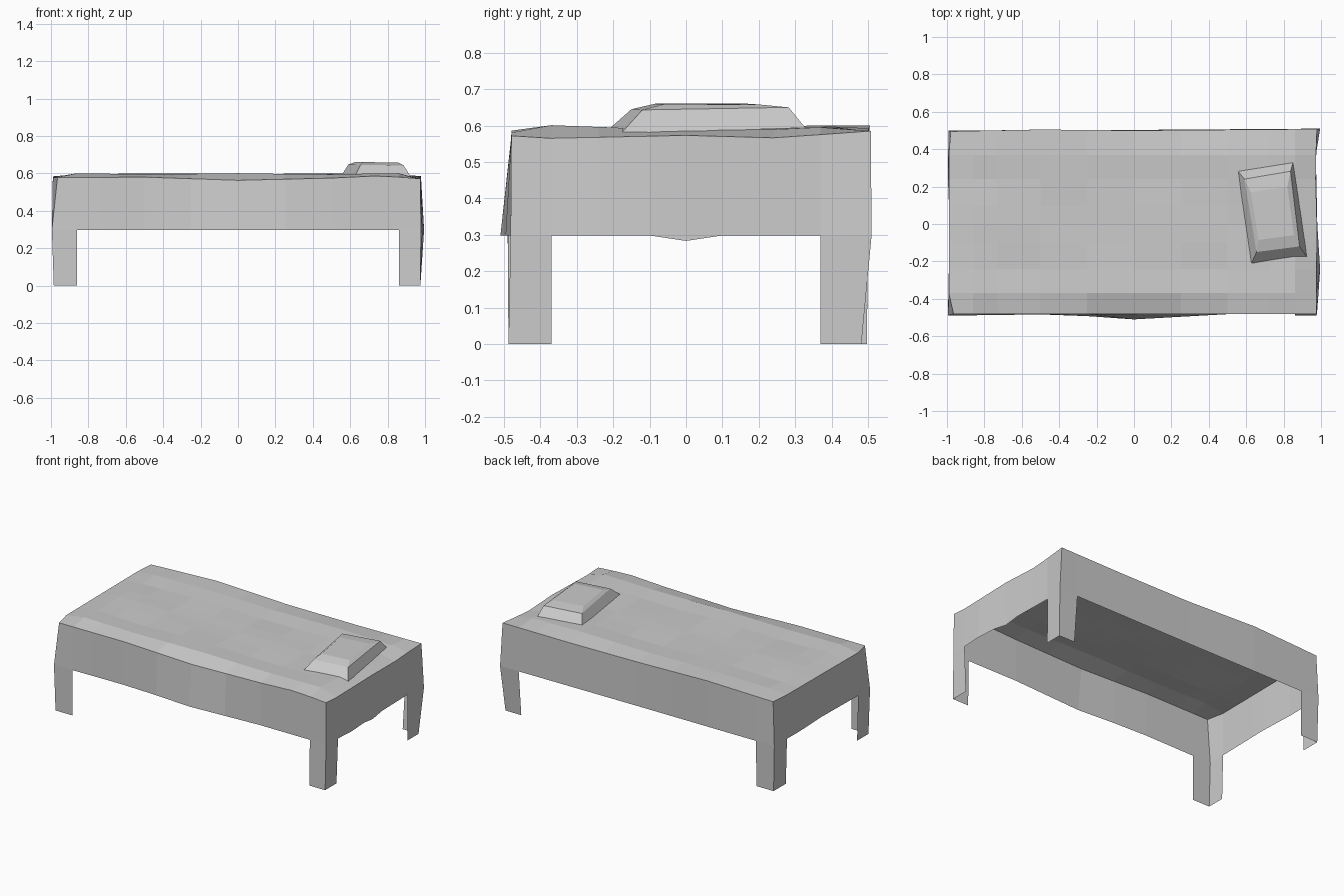
import bpy, bmesh
from math import sin, cos

if "Cube" in bpy.data.objects:
    bpy.data.objects.remove(bpy.data.objects["Cube"])


def interp(pts, t):
    for (a, va), (b, vb) in zip(pts, pts[1:]):
        if t <= b:
            return va + (vb - va) * max(0, (t - a) / (b - a))
    return pts[-1][1]


def add_object(name, verts, faces):
    mesh = bpy.data.meshes.new(name)
    mesh.from_pydata(verts, [], faces)
    bm = bmesh.new()
    bm.from_mesh(mesh)
    bmesh.ops.remove_doubles(bm, verts=bm.verts, dist=0.0005)
    bmesh.ops.recalc_face_normals(bm, faces=bm.faces)
    bm.to_mesh(mesh)
    bm.free()
    ob = bpy.data.objects.new(name, mesh)
    bpy.context.collection.objects.link(ob)
    return ob


# Column stations along the length and width
XS = [-1, -.86, -.73, -.5, -.25, 0, .25, .5, .73, .86, 1]
YS = [-.5, -.37, -.24, -.1, 0, .1, .24, .37, .5]

# Gently irregular outlines of the sheet's upper edge and hanging hem
TOP = {
    "left": [(-.5, -.965), (-.37, -.99), (.37, -.99), (.5, -.98)],
    "right": [(-.5, .975), (0, .978), (.3, .97), (.5, .978)],
    "front": [(-1, -.48), (1, -.48)],
    "back": [(-1, .495), (-.5, .505), (0, .5), (1, .508)],
}
HEM = {
    "left": [(-.5, -.995), (0, -.985), (.24, -.995), (.5, -.992)],
    "right": [(-.5, .978), (-.24, .995), (0, .98), (.24, .975), (.37, .972), (.5, .995)],
    "front": [(-1, -.49), (-.4, -.482), (0, -.51), (.5, -.482), (1, -.482)],
    "back": [(-1, .5), (0, .503), (1, .51)],
}
FRONT_Z = [(-1, .578), (-.5, .58), (0, .563), (.5, .575), (.75, .587), (1, .572)]
BACK_Z = [(-1, .585), (-.5, .6), (0, .585), (.5, .582), (1, .585)]
RIGHT_Z = [(-.5, .572), (-.37, .565), (0, .573), (.25, .566), (.5, .585)]
LEFT_Z = [(-.5, .578), (0, .582), (.5, .585)]


def outline(table, x, y):
    left, right = interp(table["left"], y), interp(table["right"], y)
    front, back = interp(table["front"], x), interp(table["back"], x)
    px = left if x == -1 else right if x == 1 else x
    py = front if y == -.5 else back if y == .5 else y
    return px, py


def top_point(x, y):
    if x == 1:
        z = interp(RIGHT_Z, y)
    elif x == -1:
        z = interp(LEFT_Z, y)
    elif y == -.5:
        z = interp(FRONT_Z, x)
    elif y == .5:
        z = interp(BACK_Z, x)
    else:
        z = .592 + .005 * sin(7 * x + 4 * y) * cos(11 * y) + .006 * (abs(y) > .3)
    return (*outline(TOP, x, y), z)


def hem_point(x, y):
    z = .283 if (x == 1 and y == 0) else .298
    return (*outline(HEM, x, y), z)


def foot_point(x, y):
    px, py = outline(HEM, x, y)
    if abs(x) == 1:
        px = .975 if x > 0 else -.985
    if abs(y) == .5:
        py = (.482 if x > 0 else .497) if y > 0 else -.488
    return px, py, 0


# Sheet on top of the bed
n = len(YS)
add_object("bed_top", [top_point(x, y) for x in XS for y in YS],
           [(i * n + j, (i + 1) * n + j, (i + 1) * n + j + 1, i * n + j + 1)
            for i in range(len(XS) - 1) for j in range(n - 1)])

# Hanging side panels, each with a leg strip at both ends
sides = {
    "front": [(x, -.5) for x in XS],
    "right": [(1, y) for y in YS],
    "back": [(x, .5) for x in reversed(XS)],
    "left": [(-1, y) for y in reversed(YS)],
}
pv, pf, lv, lf = [], [], [], []
for path in sides.values():
    for k, (a, b) in enumerate(zip(path, path[1:])):
        s = len(pv)
        pv += [top_point(*a), top_point(*b), hem_point(*b), hem_point(*a)]
        pf.append((s, s + 1, s + 2, s + 3))
        if k in (0, len(path) - 2):
            s = len(lv)
            lv += [hem_point(*a), hem_point(*b), foot_point(*b), foot_point(*a)]
            lf.append((s, s + 1, s + 2, s + 3))
add_object("side_panels", pv, pf)
add_object("corner_legs", lv, lf)

# Pillow lofted through three slightly turned rings
rings = [
    [(.555, .285, .592), (.85, .328, .594), (.927, -.18, .577), (.628, -.21, .592)],
    [(.59, .24, .648), (.837, .282, .65), (.885, -.12, .643), (.655, -.15, .645)],
    [(.625, .17, .66), (.82, .2, .658), (.855, -.06, .659), (.665, -.085, .66)],
]
faces = [(r * 4 + k, r * 4 + (k + 1) % 4, r * 4 + 4 + (k + 1) % 4, r * 4 + 4 + k)
         for r in range(2) for k in range(4)]
add_object("pillow", [p for r in rings for p in r], faces + [(8, 9, 10, 11)])
